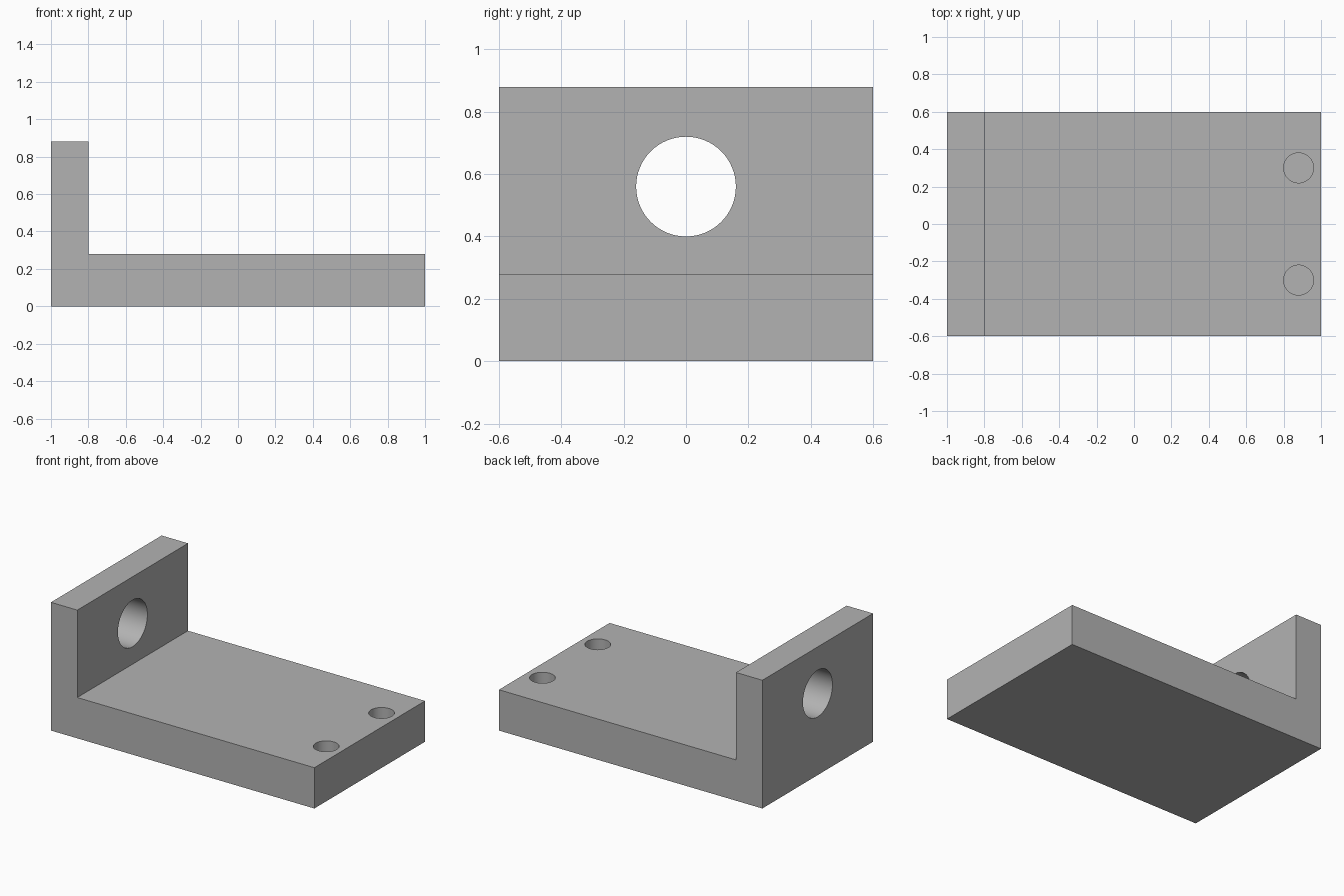
import bpy
import bmesh
import math

cube = bpy.data.objects.get("Cube")
if cube:
    bpy.data.objects.remove(cube, do_unlink=True)

# Plain grey material
grey = bpy.data.materials.new("plain_grey")
grey.use_nodes = True
colour = (0.45, 0.45, 0.45, 1)
grey.diffuse_color = colour
grey.node_tree.nodes["Principled BSDF"].inputs["Base Color"].default_value = colour

WIDTH = 1.2
BASE_TOP = 0.28
WALL_TOP = 0.88
WALL_INNER = -0.8

# L-shaped bracket: side profile extruded along y
profile = [(-1, 0), (1, 0), (1, BASE_TOP), (WALL_INNER, BASE_TOP),
           (WALL_INNER, WALL_TOP), (-1, WALL_TOP)]
bm = bmesh.new()
face = bm.faces.new([bm.verts.new((x, -WIDTH / 2, z)) for x, z in profile])
result = bmesh.ops.extrude_face_region(bm, geom=[face])
verts = [g for g in result["geom"] if isinstance(g, bmesh.types.BMVert)]
bmesh.ops.translate(bm, verts=verts, vec=(0, WIDTH, 0))
bmesh.ops.recalc_face_normals(bm, faces=bm.faces)
mesh = bpy.data.meshes.new("angle_bracket")
bm.to_mesh(mesh)
bm.free()
bracket = bpy.data.objects.new("angle_bracket", mesh)
bpy.context.collection.objects.link(bracket)
mesh.materials.append(grey)


def drill(name, radius, depth, centre, rotation=(0, 0, 0)):
    """Cut a round hole in the bracket."""
    bpy.ops.mesh.primitive_cylinder_add(vertices=64, radius=radius, depth=depth,
                                        location=centre, rotation=rotation)
    cutter = bpy.context.object
    cutter.name = name
    cutter.hide_render = True
    cutter.data.materials.append(grey)
    mod = bracket.modifiers.new(name, "BOOLEAN")
    mod.operation = "DIFFERENCE"
    mod.solver = "EXACT"
    mod.object = cutter
    bpy.ops.object.select_all(action="DESELECT")
    bracket.select_set(True)
    bpy.context.view_layer.objects.active = bracket
    bpy.ops.object.modifier_apply(modifier=mod.name)
    bpy.data.objects.remove(cutter, do_unlink=True)


# Through hole in the upright wall
drill("wall_hole", 0.16, 0.6, (-0.9, 0, 0.56), (0, math.pi / 2, 0))

# Blind holes near the free end of the base
HOLE_DEPTH = 0.2
for side in (-1, 1):
    drill("base_hole", 0.08, HOLE_DEPTH * 2, (0.88, side * 0.3, BASE_TOP))

# Smooth hole walls, sharp edges elsewhere
bpy.ops.object.shade_smooth_by_angle(angle=math.radians(30))
